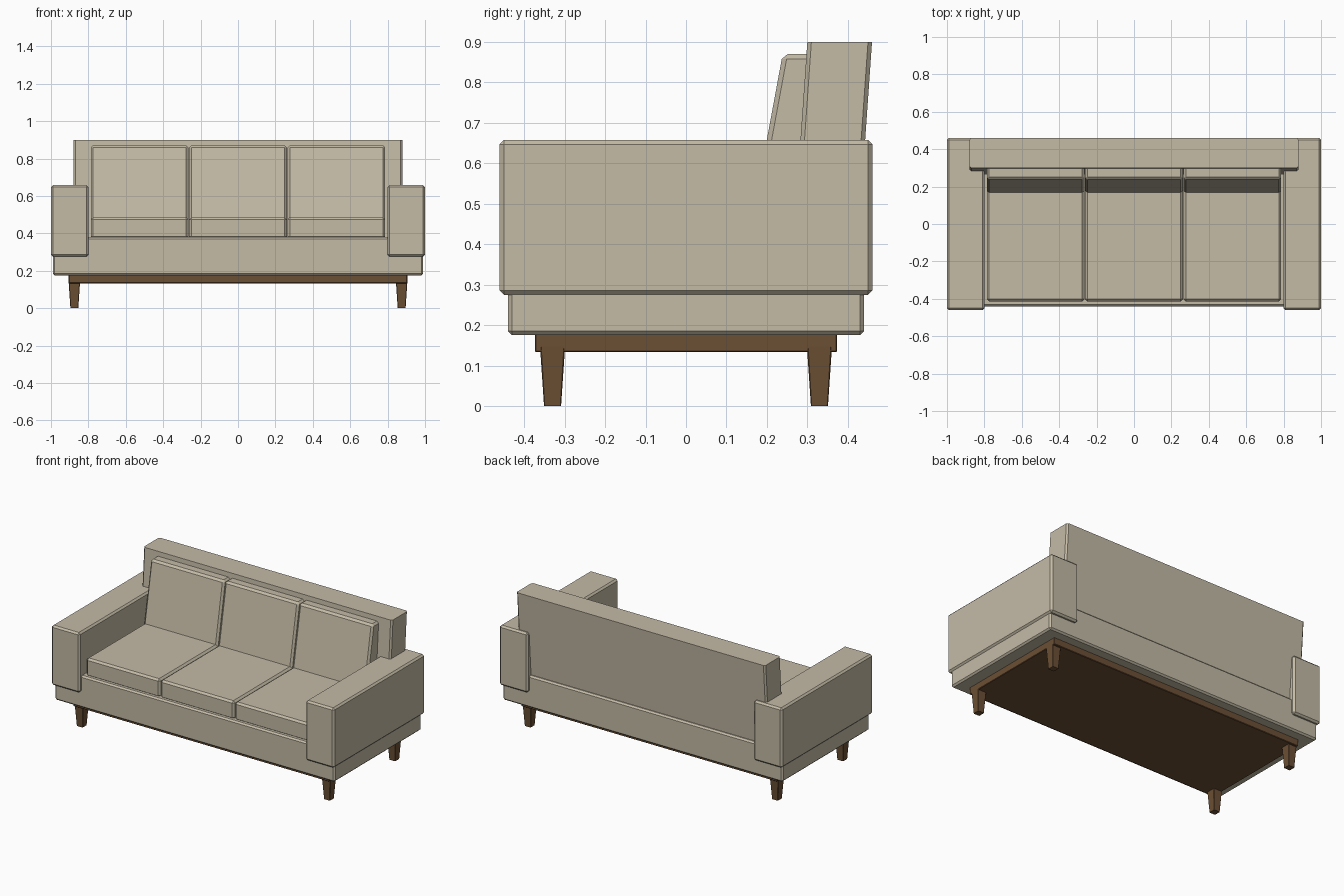
import bpy, bmesh

if "Cube" in bpy.data.objects:
    bpy.data.objects.remove(bpy.data.objects["Cube"])


def material(name, color):
    m = bpy.data.materials.new(name)
    m.diffuse_color = (*color, 1)
    m.use_nodes = True
    m.node_tree.nodes["Principled BSDF"].inputs["Base Color"].default_value = m.diffuse_color
    return m


FABRIC = material("beige fabric", (0.55, 0.495, 0.38))
WOOD = material("brown wood", (0.15, 0.08, 0.035))


def block(name, lo, hi, mat, bevel=0.0, upright_only=False, shear=0.0, taper=1.0):
    """Chamfered box; shear leans it along y from its top, taper narrows its foot."""
    bm = bmesh.new()
    bmesh.ops.create_cube(bm, size=1)
    for v in bm.verts:
        for i in range(3):
            v.co[i] = lo[i] + (v.co[i] + 0.5) * (hi[i] - lo[i])
    edges = [e for e in bm.edges
             if not upright_only or abs(e.verts[0].co.z - e.verts[1].co.z) > 0.01]
    if bevel:
        bmesh.ops.bevel(bm, geom=edges, offset=bevel, segments=1, affect='EDGES')
    cx, cy = (lo[0] + hi[0]) / 2, (lo[1] + hi[1]) / 2
    for v in bm.verts:
        k = taper + (1 - taper) * (v.co.z - lo[2]) / (hi[2] - lo[2])
        v.co.x = cx + (v.co.x - cx) * k
        v.co.y = cy + (v.co.y - cy) * k + shear * (v.co.z - hi[2])
    bmesh.ops.recalc_face_normals(bm, faces=bm.faces)
    mesh = bpy.data.meshes.new(name)
    bm.to_mesh(mesh)
    bm.free()
    mesh.materials.append(mat)
    ob = bpy.data.objects.new(name, mesh)
    bpy.context.collection.objects.link(ob)
    return ob


# upholstered base and wooden plinth
block("base", (-0.99, -0.44, 0.175), (0.99, 0.44, 0.38), FABRIC, 0.01)
block("plinth", (-0.905, -0.374, 0.133), (0.905, 0.374, 0.18), WOOD, 0.003)

# leaning backrest with chamfered upright edges
block("backrest", (-0.88, 0.30, 0.30), (0.88, 0.46, 0.90), FABRIC, 0.01,
      upright_only=True, shear=0.07)

# arms
for side, s in (("left", -1), ("right", 1)):
    block(side + "_arm", (min(s * 0.8, s), -0.461, 0.275),
          (max(s * 0.8, s), 0.461, 0.658), FABRIC, 0.011)

# three seat cushions and three leaning back cushions
for i in (-1, 0, 1):
    x = i * 0.526
    block("seat_cushion", (x - 0.261, -0.414, 0.37), (x + 0.261, 0.30, 0.487), FABRIC, 0.012)
    block("back_cushion", (x - 0.261, 0.239, 0.46), (x + 0.261, 0.36, 0.87), FABRIC, 0.012,
          shear=0.185)

# tapered legs
for row, y in (("front", -0.33), ("back", 0.33)):
    for s in (-1, 1):
        x = s * 0.875
        block(row + "_leg", (x - 0.031, y - 0.031, 0), (x + 0.031, y + 0.031, 0.147),
              WOOD, 0.003, upright_only=True, taper=0.68)
